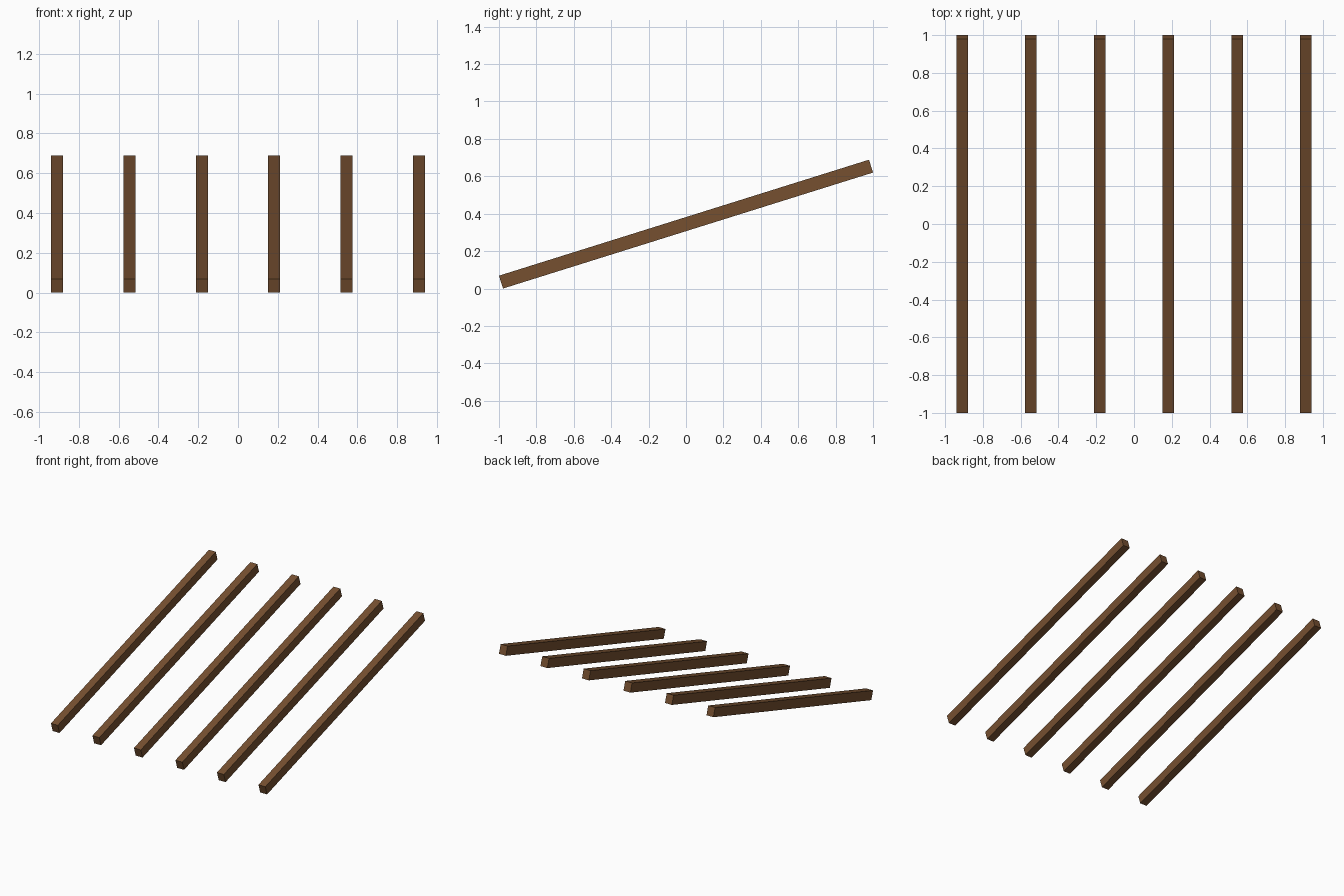
import bpy
import math

if "Cube" in bpy.data.objects:
    bpy.data.objects.remove(bpy.data.objects["Cube"])

ANGLE = math.radians(17.4)   # roof pitch
LENGTH, WIDTH, DEPTH = 2.0733, 0.06, 0.072
COUNT, SPACING = 6, 0.364
MID_Z = (LENGTH * math.sin(ANGLE) + DEPTH * math.cos(ANGLE)) / 2

wood = bpy.data.materials.new("brown wood")
wood.diffuse_color = (0.18, 0.08, 0.03, 1)
wood.use_nodes = True
wood.node_tree.nodes["Principled BSDF"].inputs["Base Color"].default_value = wood.diffuse_color


def rafter(name, x):
    """One sloping square-cut timber, low at the front and high at the back."""
    bpy.ops.mesh.primitive_cube_add(size=1, location=(x, 0, MID_Z),
                                    rotation=(ANGLE, 0, 0))
    ob = bpy.context.object
    ob.name = name
    ob.scale = (WIDTH, LENGTH, DEPTH)
    ob.data.materials.append(wood)


# Evenly spaced row of rafters
for i in range(COUNT):
    rafter(f"rafter_{i + 1}", (i - (COUNT - 1) / 2) * SPACING)
